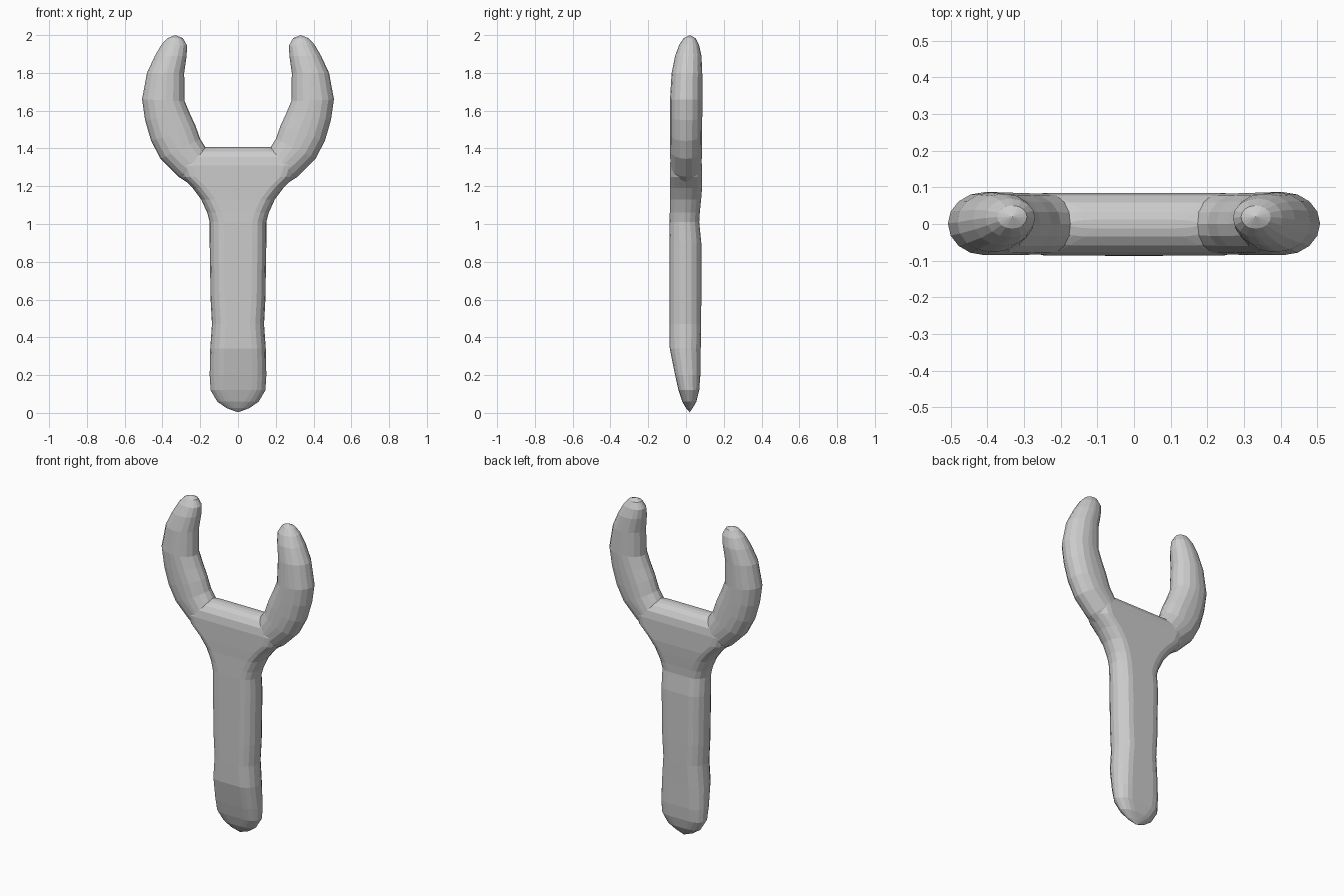
import bpy, bmesh, math
from mathutils import Vector

if "Cube" in bpy.data.objects:
    bpy.data.objects.remove(bpy.data.objects["Cube"])

BACK = Vector((0, 1, 0))


def section(a, b, y0, y1, radius):
    """Flat-faced ring with rounded rims between points a and b (x, z)."""
    a, b = Vector((a[0], 0, a[1])), Vector((b[0], 0, b[1]))
    mid, across = (a + b) / 2, (b - a).normalized()
    hw, hy, cy = (b - a).length / 2, (y1 - y0) / 2, (y0 + y1) / 2
    r = min(radius, hw * 0.92)
    ring = []
    for side in (1, -1):
        for k in range(9):
            t = math.radians(-90 + 22.5 * k)
            ring.append(mid + across * side * (hw - r + r * math.cos(t))
                        + BACK * (cy + side * hy * math.sin(t)))
    return ring


def loft(name, rings, tip_start=None, tip_end=None):
    bm = bmesh.new()
    loops = [[bm.verts.new(p) for p in ring] for ring in rings]
    n = len(loops[0])
    for lo, hi in zip(loops, loops[1:]):
        for i in range(n):
            j = (i + 1) % n
            bm.faces.new((lo[i], lo[j], hi[j], hi[i]))
    for loop, tip in ((loops[0], tip_start), (loops[-1], tip_end)):
        if tip:
            v = bm.verts.new(tip)
            for i in range(n):
                bm.faces.new((loop[i], loop[(i + 1) % n], v))
        else:
            bm.faces.new(loop)
    bmesh.ops.recalc_face_normals(bm, faces=bm.faces)
    mesh = bpy.data.meshes.new(name)
    bm.to_mesh(mesh)
    bm.free()
    obj = bpy.data.objects.new(name, mesh)
    bpy.context.collection.objects.link(obj)
    return obj


# Handle flaring into the head: z, half width, front y, back y
HANDLE = [
    (0.025, 0.06, 0.00, 0.035), (0.06, 0.11, -0.02, 0.055),
    (0.12, 0.145, -0.04, 0.07), (0.20, 0.15, -0.058, 0.076),
    (0.34, 0.147, -0.086, 0.078), (0.47, 0.138, -0.087, 0.08),
    (0.60, 0.145, -0.087, 0.081), (0.90, 0.15, -0.087, 0.081),
    (1.01, 0.15, -0.087, 0.07), (1.06, 0.163, -0.086, 0.073),
    (1.13, 0.195, -0.085, 0.08), (1.19, 0.24, -0.086, 0.085),
    (1.25, 0.30, -0.086, 0.085), (1.31, 0.32, -0.086, 0.085),
    (1.355, 0.29, -0.078, 0.078), (1.385, 0.25, -0.058, 0.058),
    (1.402, 0.21, -0.034, 0.034), (1.408, 0.18, -0.012, 0.012),
]
wrench = loft("wrench", [section((-w, z), (w, z), f, b, 0.075)
                         for z, w, f, b in HANDLE], tip_start=(0, 0.02, 0.003))

# Curved jaw: inner x, z, outer x, z, front y, back y
JAW = [
    (0.11, 1.32, 0.20, 1.175, -0.07, 0.07),
    (0.165, 1.395, 0.315, 1.25, -0.083, 0.083),
    (0.20, 1.45, 0.41, 1.345, -0.084, 0.084),
    (0.225, 1.52, 0.46, 1.44, -0.085, 0.085),
    (0.255, 1.585, 0.492, 1.55, -0.085, 0.086),
    (0.282, 1.65, 0.508, 1.66, -0.085, 0.087),
    (0.285, 1.80, 0.482, 1.80, -0.076, 0.086),
    (0.272, 1.89, 0.44, 1.89, -0.058, 0.082),
    (0.270, 1.945, 0.405, 1.95, -0.036, 0.069),
    (0.292, 1.984, 0.373, 1.984, -0.012, 0.05),
]
for side, label in ((1, "right"), (-1, "left")):
    jaw = loft(label + "_jaw", [section((side * a, b), (side * c, d), f, k, 0.1)
                                for a, b, c, d, f, k in JAW],
               tip_end=(side * 0.332, 0.02, 2.0))
    # Merge the jaw into the head
    mod = wrench.modifiers.new("join", 'BOOLEAN')
    mod.operation, mod.solver, mod.object = 'UNION', 'EXACT', jaw
    bpy.context.view_layer.objects.active = wrench
    bpy.ops.object.modifier_apply(modifier=mod.name)
    bpy.data.objects.remove(jaw)
